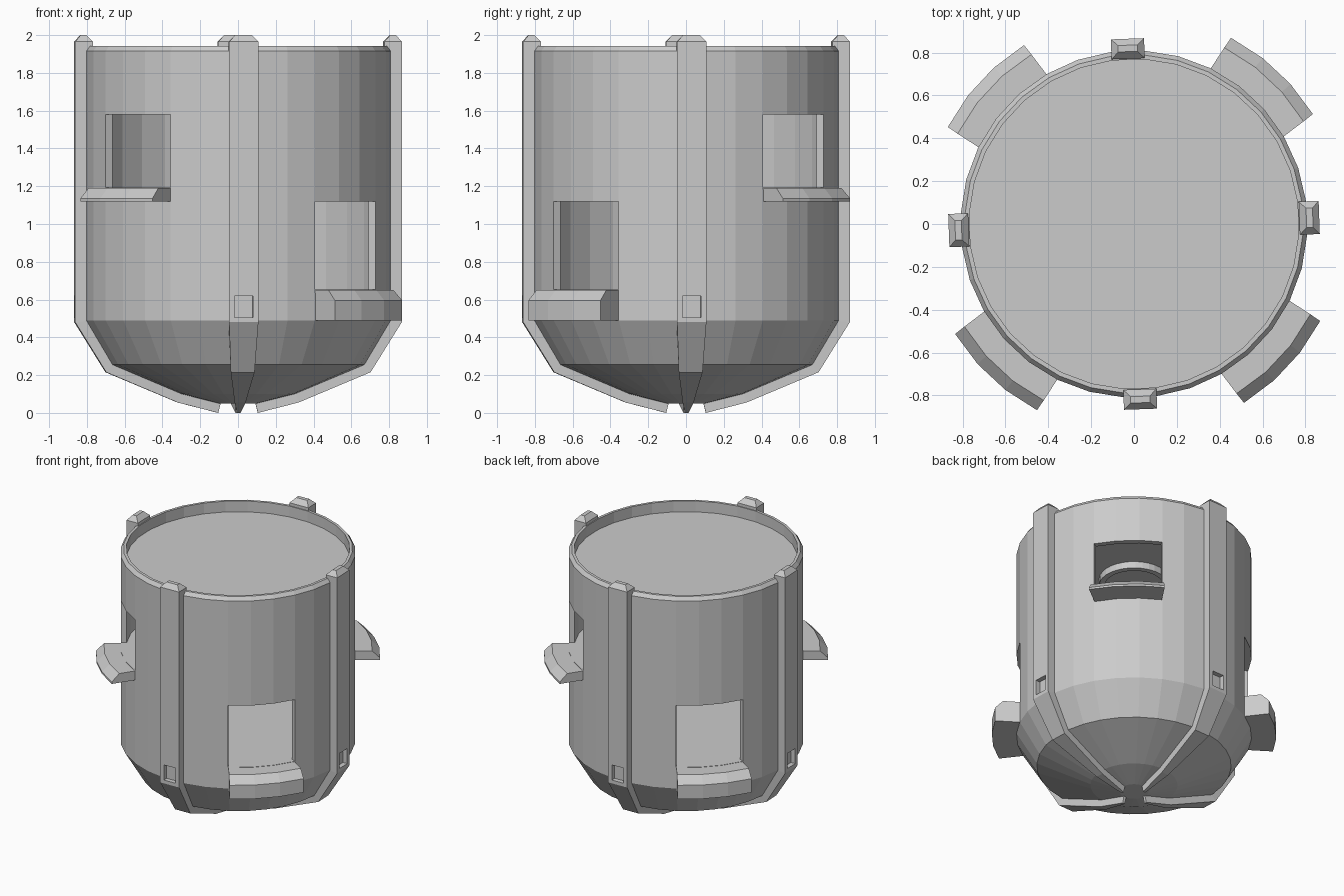
import bpy, bmesh
from math import sin, cos, radians

default = bpy.data.objects.get("Cube")
if default:
    bpy.data.objects.remove(default, do_unlink=True)

SIDES = 32
STEP = 360 / SIDES
TURN = 2.03          # whole model is turned slightly about its axis

grey = bpy.data.materials.new("plain_grey")
grey.use_nodes = True
colour = (0.6, 0.6, 0.6, 1)
grey.diffuse_color = colour
grey.node_tree.nodes["Principled BSDF"].inputs["Base Color"].default_value = colour


def finish(name, bm):
    """Clean the mesh and turn it into an object."""
    bmesh.ops.remove_doubles(bm, verts=bm.verts, dist=1e-5)
    bmesh.ops.recalc_face_normals(bm, faces=bm.faces)
    mesh = bpy.data.meshes.new(name)
    bm.to_mesh(mesh)
    bm.free()
    mesh.materials.append(grey)
    obj = bpy.data.objects.new(name, mesh)
    bpy.context.collection.objects.link(obj)
    return obj


def loft(name, rings, closed):
    """Skin a row of equal vertex rings, capping the ends if open."""
    bm = bmesh.new()
    rows = [[bm.verts.new(p) for p in ring] for ring in rings]
    n = len(rows[0])
    for a, b in zip(rows, rows[1:] + rows[:1] if closed else rows[1:]):
        for j in range(n):
            bm.faces.new((a[j], a[(j + 1) % n], b[(j + 1) % n], b[j]))
    if not closed:
        bm.faces.new(rows[0])
        bm.faces.new(rows[-1])
    return finish(name, bm)


def lathe(name, profile, first=0, last=SIDES):
    """Sweep a closed (radius, z, angular scale) profile over some facets."""
    full = last - first == SIDES
    mid = (first + last) / 2
    rings = []
    for i in range(first, last + (0 if full else 1)):
        ring = []
        for r, z, *k in profile:
            step = mid + (i - mid) * (k[0] if k else 1)
            a = radians(TURN + (step + 0.5) * STEP)
            ring.append((r * cos(a), r * sin(a), z))
        rings.append(ring)
    return loft(name, rings, full)


def rail(name, stations, quarter):
    """Radial bar from (outer r, outer z, inner r, inner z, half width)."""
    a = radians(TURN + 90 * quarter)

    def place(r, t, z):
        return (r * cos(a) - t * sin(a), r * sin(a) + t * cos(a), z)
    rings = [[place(ro, -w, zo), place(ro, w, zo), place(ri, w, zi), place(ri, -w, zi)]
             for ro, zo, ri, zi, w in stations]
    return loft(name, rings, False)


def cut(obj, cutter):
    """Subtract the cutter, bake the result and discard the cutter."""
    cutter.hide_render = True
    mod = obj.modifiers.new("cut", 'BOOLEAN')
    mod.operation = 'DIFFERENCE'
    mod.solver = 'EXACT'
    mod.object = cutter
    bpy.context.view_layer.update()
    graph = bpy.context.evaluated_depsgraph_get()
    baked = bpy.data.meshes.new_from_object(obj.evaluated_get(graph))
    obj.modifiers.clear()
    obj.data = baked
    bpy.data.objects.remove(cutter, do_unlink=True)


# Hollow drum with a domed bottom and a lower floor
body = lathe("drum_body", [
    (0, 0.05), (0.1, 0.05), (0.3, 0.1), (0.67, 0.255), (0.81, 0.49),
    (0.81, 1.915), (0.79, 1.942), (0.77, 1.942), (0.77, 0.65), (0, 0.65)])

# Middle floor, and recessed lid with a round collar below it
lathe("middle_floor", [(0, 1.12), (0.78, 1.12), (0.78, 1.19), (0, 1.19)])
lathe("lid", [(0, 1.86), (0.78, 1.86), (0.78, 1.74), (0.24, 1.74),
              (0.24, 1.69), (0.2, 1.69), (0.2, 1.74), (0, 1.74)])

corners = ["back_left", "back_right", "front_right", "front_left"]
edges = ["left", "back", "right", "front"]
for q in range(4):
    first, last = 2 + 8 * q, 5 + 8 * q

    # Windows alternate between the upper and the lower chamber
    low, sill, head = [(1.12, 1.19, 1.58), (0.49, 0.65, 1.12)][q % 2]
    cutter = lathe("window_cutter", [
        (0.71, sill + 0.002, 0.999), (1, sill + 0.002, 0.999),
        (1, head, 0.999), (0.71, head, 0.999)], first, last)
    cut(body, cutter)

    # Curved landing ledge with a bevelled lip
    lathe(corners[q] + "_ledge", [
        (0.79, low), (0.98, low, 0.915), (0.98, sill - 0.055, 0.915),
        (0.925, sill, 0.94), (0.79, sill)], first, last)

    # Rib running down the wall and tapering under the dome
    rib = rail(edges[q] + "_rib", [
        (0.835, 2.0, 0.805, 2.0, 0.045),
        (0.865, 1.965, 0.772, 1.965, 0.0775),
        (0.865, 0.48, 0.78, 0.49, 0.0775),
        (0.7, 0.215, 0.65, 0.27, 0.063),
        (0.32, 0.055, 0.3, 0.115, 0.029),
        (0.105, 0, 0.09, 0.06, 0.01)], q)

    # Small square pocket near the foot of the rib
    cut(rib, rail("pocket_cutter", [(0.9, z, 0.83, z, 0.048) for z in (0.505, 0.62)], q))
